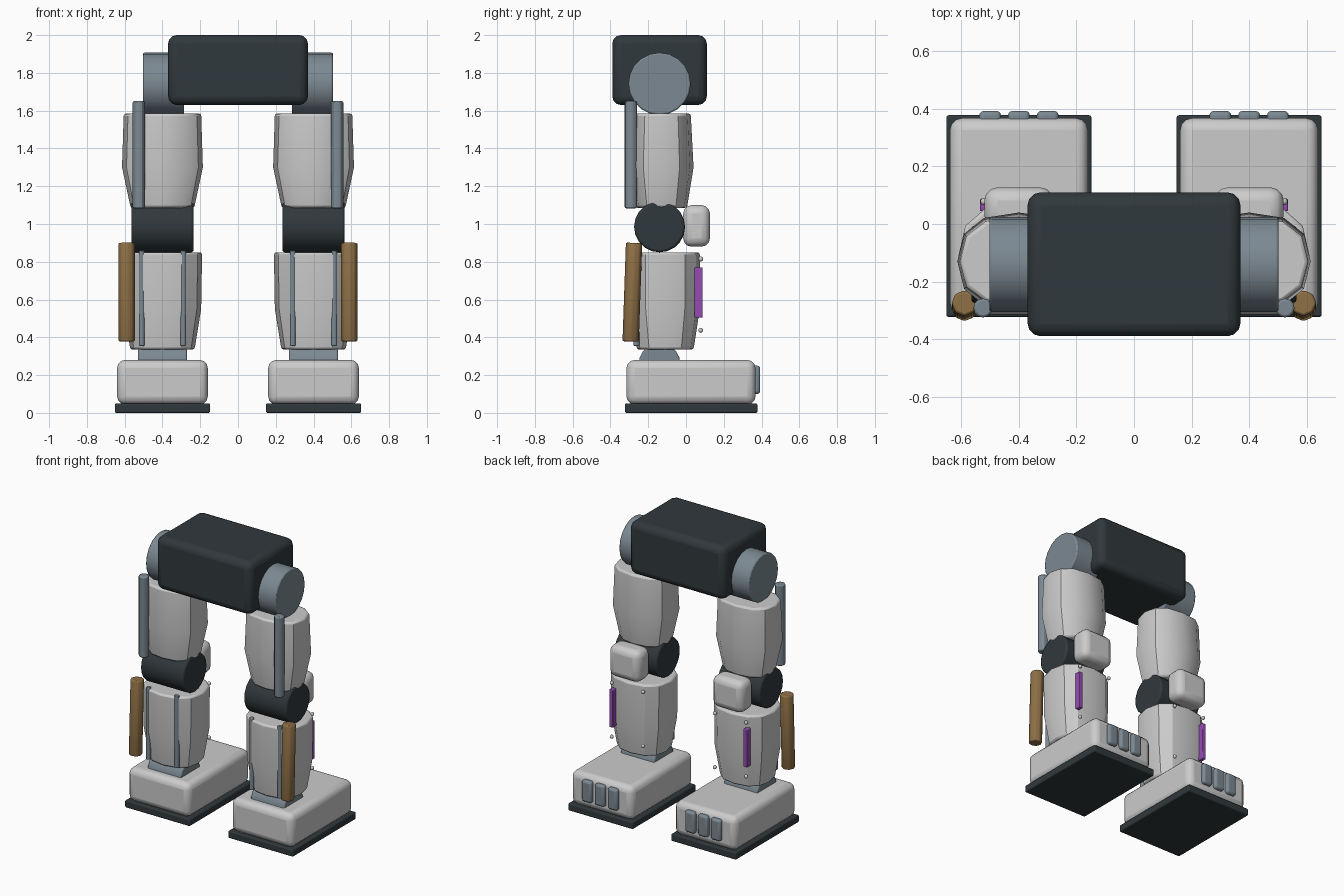
import bpy, bmesh, math
from mathutils import Matrix, Vector

cube = bpy.data.objects.get("Cube")
if cube:
    bpy.data.objects.remove(cube, do_unlink=True)


def material(name, rgb):
    mat = bpy.data.materials.new(name)
    mat.use_nodes = True
    mat.diffuse_color = (*rgb, 1)
    mat.node_tree.nodes["Principled BSDF"].inputs["Base Color"].default_value = (*rgb, 1)
    return mat


DARK = material("dark_rubber", (0.03, 0.04, 0.045))
STEEL = material("blue_steel", (0.2, 0.25, 0.29))
BRONZE = material("bronze", (0.27, 0.16, 0.06))
PURPLE = material("purple_light", (0.3, 0.07, 0.45))


def finish(name, bm, mat=None, bevel=0.0, segments=3, angle=30):
    bmesh.ops.recalc_face_normals(bm, faces=bm.faces)
    mesh = bpy.data.meshes.new(name)
    bm.to_mesh(mesh)
    bm.free()
    obj = bpy.data.objects.new(name, mesh)
    bpy.context.collection.objects.link(obj)
    if mat:
        mesh.materials.append(mat)
    bpy.ops.object.select_all(action='DESELECT')
    obj.select_set(True)
    bpy.context.view_layer.objects.active = obj
    bpy.ops.object.shade_smooth_by_angle(angle=math.radians(angle))
    if bevel:
        mod = obj.modifiers.new("rounded_edges", 'BEVEL')
        mod.width = bevel
        mod.segments = segments
        mod.limit_method = 'ANGLE'
        mod.angle_limit = math.radians(40)
    return obj


def box(name, x, y, z, mat=None, bevel=0.0):
    """Box from (min, max) ranges."""
    bm = bmesh.new()
    ranges = (x, y, z)
    centre = Vector([(a + b) / 2 for a, b in ranges])
    size = [abs(b - a) for a, b in ranges]
    bmesh.ops.create_cube(bm, size=1, matrix=Matrix.Translation(centre) @ Matrix.Diagonal((*size, 1)))
    return finish(name, bm, mat, bevel)


def rod(name, start, end, radius, mat, sides=12, bevel=0.008):
    """Cylinder between two points."""
    a, b = Vector(start), Vector(end)
    turn = (b - a).to_track_quat('Z', 'Y').to_matrix().to_4x4()
    bm = bmesh.new()
    bmesh.ops.create_cone(bm, cap_ends=True, segments=sides, radius1=radius, radius2=radius,
                          depth=(b - a).length, matrix=Matrix.Translation((a + b) / 2) @ turn)
    return finish(name, bm, mat, bevel, 2, 46 if sides < 12 else 30)


def shell(name, x, y, rings, sides=12):
    """Squarish oval armour lofted through (z, x radius, y radius) rings."""
    bm = bmesh.new()
    loops = []
    for z, rx, ry in rings:
        loop = []
        for i in range(sides):
            t = math.tau * i / sides
            c, s = math.cos(t), math.sin(t)
            loop.append(bm.verts.new((x + rx * math.copysign(abs(c) ** 0.82, c),
                                      y + ry * math.copysign(abs(s) ** 0.82, s), z)))
        loops.append(loop)
    for low, high in zip(loops, loops[1:]):
        for i in range(sides):
            j = (i + 1) % sides
            bm.faces.new((low[i], low[j], high[j], high[i]))
    bm.faces.new(loops[0][::-1])
    bm.faces.new(loops[-1])
    return finish(name, bm, bevel=0.012, segments=2)


# Pelvis
box("pelvis", (-0.37, 0.37), (-0.39, 0.11), (1.63, 2.0), DARK, 0.045)

for side, prefix in ((1, "left_"), (-1, "right_")):
    cx = 0.4 * side

    def across(offset):
        """Distance outward from the leg's centre line."""
        return cx + offset * side

    def span(half):
        return (cx - half, cx + half)

    # Joints
    rod(prefix + "hip_joint", (across(-0.115), -0.14, 1.742), (across(0.103), -0.14, 1.742), 0.165, STEEL, 20)
    rod(prefix + "knee_joint", (across(-0.165), -0.14, 0.985), (across(0.165), -0.14, 0.985), 0.135, DARK, 20, 0.012)
    rod(prefix + "ankle_joint", (across(-0.13), -0.14, 0.26), (across(0.13), -0.14, 0.26), 0.11, STEEL, 20)

    # Thigh and shin armour
    shell(prefix + "thigh", cx, -0.13,
          [(1.085, 0.168, 0.135), (1.3, 0.214, 0.17), (1.585, 0.205, 0.155)])
    shell(prefix + "shin", cx, -0.11,
          [(0.335, 0.17, 0.15), (0.55, 0.205, 0.183), (0.85, 0.21, 0.183)])
    box(prefix + "knee_pad", span(0.12), (-0.015, 0.127), (0.88, 1.1), bevel=0.045)

    # Outer pistons
    rod(prefix + "thigh_piston", (across(0.125), -0.292, 1.083), (across(0.125), -0.292, 1.65), 0.033, STEEL)
    rod(prefix + "shin_piston", (across(0.189), -0.293, 0.378), (across(0.189), -0.275, 0.9), 0.045, BRONZE, 8)

    # Shin rods, studs and light strip
    for rod_name, offset in (("inner", -0.11), ("outer", 0.11)):
        rod(prefix + rod_name + "_shin_rod", (across(offset), -0.262, 0.355),
            (across(offset), -0.262, 0.86), 0.016, STEEL, 10, 0.004)
        for level, z in (("lower", 0.437), ("upper", 0.815)):
            bm = bmesh.new()
            bmesh.ops.create_uvsphere(bm, u_segments=10, v_segments=6, radius=0.013,
                                      matrix=Matrix.Translation((across(offset * 1.1), 0.078, z)))
            finish(prefix + level + "_" + rod_name + "_stud", bm, angle=60)
    box(prefix + "light_strip", (across(0.105), across(0.135)), (0.045, 0.088), (0.505, 0.77), PURPLE, 0.005)

    # Foot, sole and toes
    box(prefix + "foot", span(0.24), (-0.315, 0.368), (0.045, 0.28), bevel=0.042)
    box(prefix + "sole", span(0.252), (-0.323, 0.378), (0.0, 0.05), DARK, 0.008)
    for i in range(3):
        tx = across((i - 1) * 0.1)
        box(prefix + "toe_%d" % (i + 1), (tx - 0.038, tx + 0.038), (0.335, 0.393), (0.1, 0.25), STEEL, 0.016)
